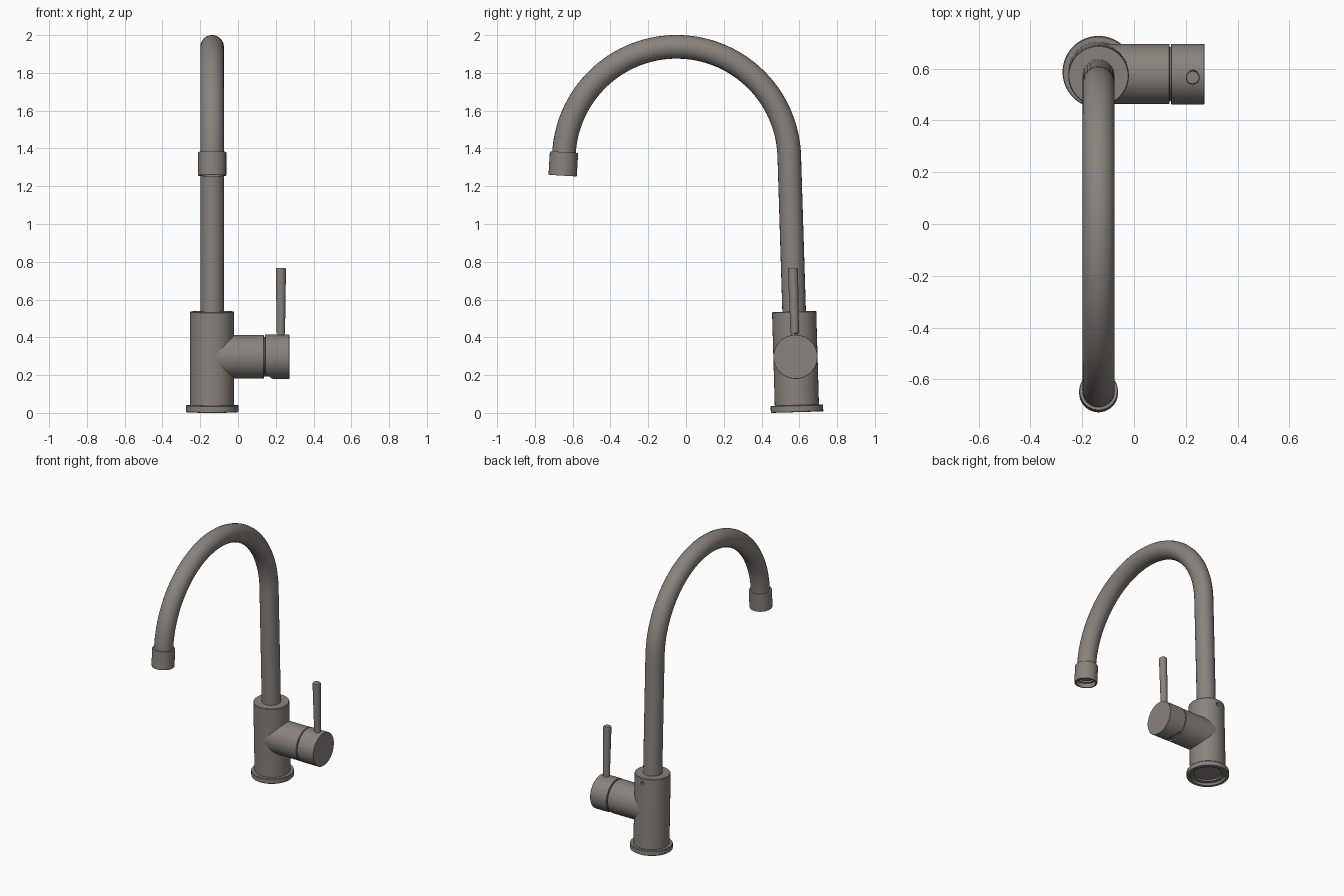
import bpy, bmesh
from math import sin, cos, pi, radians
from mathutils import Matrix, Vector

if "Cube" in bpy.data.objects:
    bpy.data.objects.remove(bpy.data.objects["Cube"])

TILT = 0.029
X0 = -0.137
# Whole body leans slightly towards the front
BASE = Matrix.Translation((X0, 0.588, 0.004)) @ Matrix.Rotation(TILT, 4, 'X')
# Side arm axis: local z becomes +x
SIDE = BASE @ Matrix.Translation((0, 0, 0.293)) @ Matrix.Rotation(pi / 2, 4, 'Y')

# Warm dark grey metal
metal = bpy.data.materials.new("warm_grey_metal")
metal.diffuse_color = (0.25, 0.226, 0.205, 1)
metal.use_nodes = True
metal.node_tree.nodes["Principled BSDF"].inputs["Base Color"].default_value = metal.diffuse_color


def finish(ob):
    if not ob.data.materials:
        ob.data.materials.append(metal)
    bpy.ops.object.select_all(action='DESELECT')
    ob.select_set(True)
    bpy.context.view_layer.objects.active = ob
    bpy.ops.object.shade_smooth_by_angle(angle=radians(30))


def lathe(name, profile, matrix, seg=64, cut=None):
    """Revolve (radius, height) points about z; radius 0 closes to a pole."""
    bm = bmesh.new()
    rings = []
    for r, h in profile:
        if r == 0:
            rings.append([bm.verts.new((0, 0, h))] * seg)
        else:
            rings.append([bm.verts.new((r * cos(2 * pi * i / seg), r * sin(2 * pi * i / seg), h))
                          for i in range(seg)])
    for a, b in zip(rings, rings[1:]):
        for i in range(seg):
            j = (i + 1) % seg
            vs = list(dict.fromkeys((a[i], a[j], b[j], b[i])))
            bm.faces.new(vs)
    if cut:
        bmesh.ops.bisect_plane(bm, geom=bm.verts[:] + bm.edges[:] + bm.faces[:],
                               plane_co=cut[0], plane_no=cut[1], clear_outer=True)
        bmesh.ops.holes_fill(bm, edges=[e for e in bm.edges if e.is_boundary], sides=0)
    bmesh.ops.recalc_face_normals(bm, faces=bm.faces[:])
    bm.transform(matrix)
    me = bpy.data.meshes.new(name)
    bm.to_mesh(me)
    bm.free()
    ob = bpy.data.objects.new(name, me)
    bpy.context.collection.objects.link(ob)
    finish(ob)
    return ob


# Base flange, hollow underneath
lathe("base_flange", [(0, 0.03), (0.092, 0.03), (0.092, 0.018), (0.116, 0.018), (0.116, 0),
                      (0.136, 0), (0.139, 0.003), (0.139, 0.033), (0.136, 0.037),
                      (0, 0.037)], BASE)

# Body column with a small set-screw hole at the back
body = lathe("body", [(0, 0.035), (0.117, 0.035), (0.117, 0.529),
                      (0.114, 0.533), (0, 0.533)], BASE)
hole = lathe("screw_cutter", [(0, 0), (0.013, 0), (0.013, 0.06), (0, 0.06)],
             BASE @ Matrix.Translation((0, 0.098, 0.495)) @ Matrix.Rotation(-pi / 2, 4, 'X'), 20)
mod = body.modifiers.new("screw_hole", 'BOOLEAN')
mod.operation = 'DIFFERENCE'
mod.object = hole
bpy.context.view_layer.objects.active = body
bpy.ops.object.modifier_apply(modifier=mod.name)
bpy.data.objects.remove(hole)
finish(body)

# Side arm with a recessed neck, then the turning cap
lathe("side_arm", [(0, 0), (0.1155, 0), (0.1155, 0.272), (0.1135, 0.274),
                   (0.105, 0.274), (0.105, 0.30), (0, 0.30)], SIDE)
# In the arm's own frame +x points down; the cap has a bevelled lower inner edge
lathe("handle_cap", [(0, 0.28), (0.1155, 0.28), (0.117, 0.282), (0.117, 0.408),
                     (0.1155, 0.41), (0, 0.41)], SIDE,
      cut=(Vector((0.088, 0, 0.28)), Vector((0.044, 0, -0.031))))

# Lever
lathe("lever", [(0, 0.38), (0.018, 0.38), (0.018, 0.416), (0.022, 0.418), (0.027, 0.759),
                (0.024, 0.764), (0, 0.764)],
      BASE @ Matrix.Translation((0.364, 0, 0)), 32)

# Spout pipe: straight riser and a large arc
CY, CZ, R = -0.05, 1.341, 0.597
END = pi - 0.06
N = 56
path = [BASE @ Vector((0, 0, 0.5))]
for i in range(N + 1):
    a = TILT + (END - TILT) * i / N
    path.append(Vector((X0, CY + R * cos(a), CZ + R * sin(a))))
tip = path[-1].copy()
down = Vector((0, -sin(0.06), -cos(0.06)))
path.append(tip + down * 0.02)
cu = bpy.data.curves.new("spout_pipe", 'CURVE')
cu.dimensions = '3D'
cu.bevel_depth = 0.0625
cu.bevel_resolution = 10
cu.use_fill_caps = True
sp = cu.splines.new('POLY')
sp.points.add(len(path) - 1)
for p, co in zip(sp.points, path):
    p.co = (*co, 1)
pipe = bpy.data.objects.new("spout_pipe", cu)
bpy.context.collection.objects.link(pipe)
bpy.ops.object.select_all(action='DESELECT')
pipe.select_set(True)
bpy.context.view_layer.objects.active = pipe
bpy.ops.object.convert(target='MESH')
finish(bpy.context.view_layer.objects.active)

# Outlet collar, open underneath
collar = Matrix.Translation(tip + down * 0.121) @ Matrix.Rotation(-0.06, 4, 'X')
lathe("outlet_collar", [(0, 0.042), (0.05, 0.042), (0.05, 0.03), (0.064, 0.03), (0.064, 0),
                        (0.073, 0), (0.075, 0.003), (0.075, 0.122), (0.073, 0.125),
                        (0.05, 0.125), (0, 0.1)], collar, 48)
